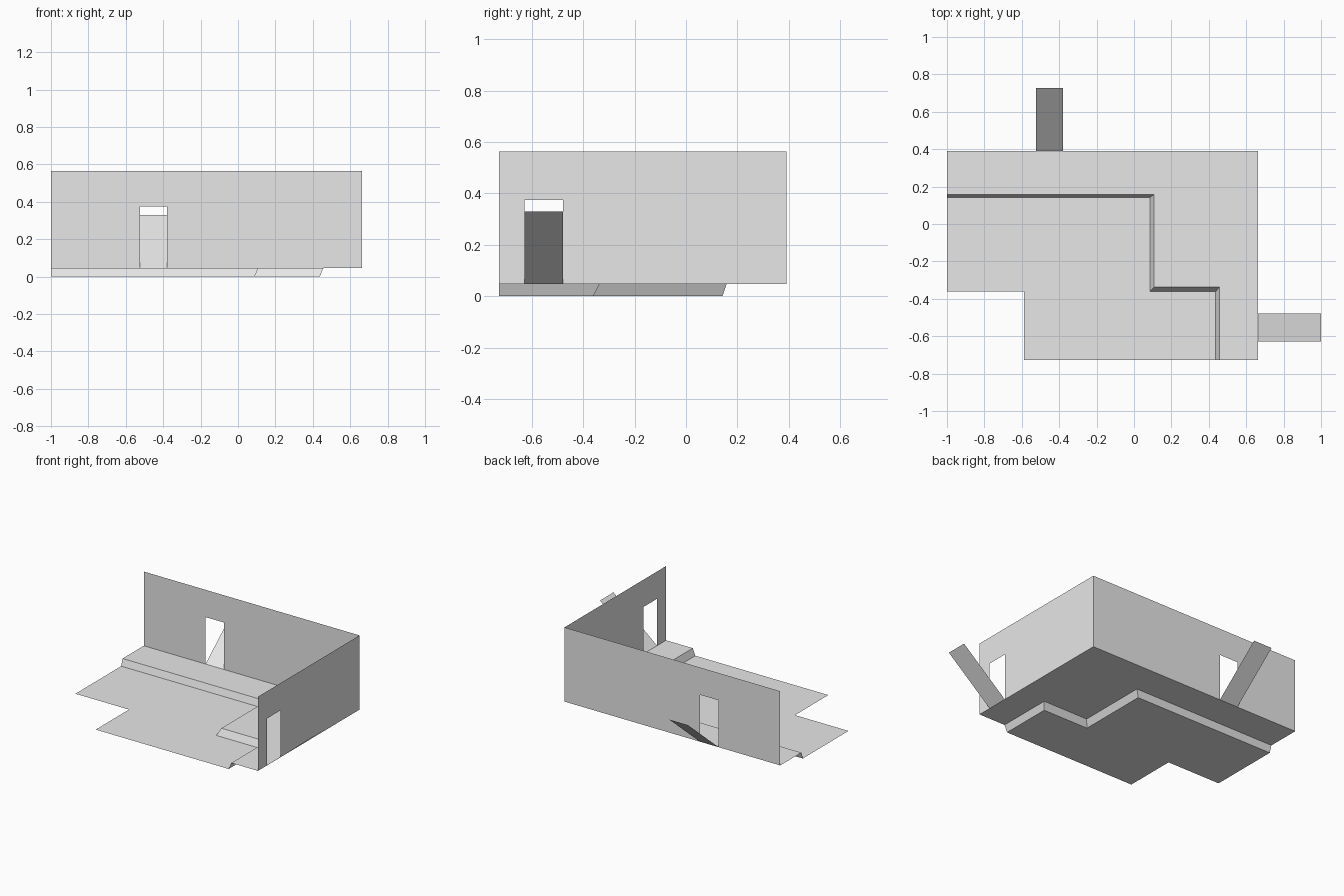
import bpy

cube = bpy.data.objects.get("Cube")
if cube:
    bpy.data.objects.remove(cube, do_unlink=True)

# Single plain grey for every sheet
grey = bpy.data.materials.new("light_grey")
grey.use_nodes = True
colour = (0.8, 0.8, 0.8, 1)
grey.diffuse_color = colour
grey.node_tree.nodes["Principled BSDF"].inputs["Base Color"].default_value = colour

# Room limits and heights
LEFT, RIGHT = -1.0, 0.663
FRONT, BACK = -0.727, 0.391
FLOOR, TOP = 0.047, 0.564
DOOR_TOP = 0.374
RAMP_RUN, RAMP_TOP = 0.336, 0.329
BACK_DOOR = (-0.524, -0.38)
SIDE_DOOR = (-0.628, -0.479)


def sheet(name, points, faces=None):
    """Thin surface from an outline, or from points and faces."""
    mesh = bpy.data.meshes.new(name)
    mesh.from_pydata(points, [], faces or [range(len(points))])
    mesh.materials.append(grey)
    obj = bpy.data.objects.new(name, mesh)
    bpy.context.collection.objects.link(obj)
    return obj


def wall_outline(start, end, door):
    """Wall outline as (along, height), notched by a doorway."""
    a, b = door
    return [(start, FLOOR), (start, TOP), (end, TOP), (end, FLOOR),
            (b, FLOOR), (b, DOOR_TOP), (a, DOOR_TOP), (a, FLOOR)]


# Stepped edge between the two floor levels
low_edge = [(LEFT, 0.142), (0.085, 0.142), (0.085, -0.361), (0.437, -0.361), (0.437, FRONT)]
high_edge = [(LEFT, 0.158), (0.108, 0.158), (0.108, -0.337), (0.457, -0.337), (0.457, FRONT)]
low = [(x, y, 0) for x, y in low_edge]
high = [(x, y, FLOOR) for x, y in high_edge]

# Lower floor with its cut-out front corner
notch = [(-0.588, FRONT, 0), (-0.588, -0.361, 0), (LEFT, -0.361, 0)]
sheet("lower_floor", (low + notch)[::-1])

# Raised floor along the walls
sheet("raised_floor", high + [(RIGHT, FRONT, FLOOR), (RIGHT, BACK, FLOOR), (LEFT, BACK, FLOOR)])

# Sloping riser joining the floors
n = len(low)
sheet("step_riser", low + high, [(i, i + 1, n + i + 1, n + i) for i in range(n - 1)])

# Walls with doorways
sheet("back_wall", [(x, BACK, z) for x, z in wall_outline(LEFT, RIGHT, BACK_DOOR)][::-1])
sheet("side_wall", [(RIGHT, y, z) for y, z in wall_outline(FRONT, BACK, SIDE_DOOR)])

# Ramps rising outward from each doorway
a, b = BACK_DOOR
end = BACK + RAMP_RUN
sheet("back_ramp", [(a, BACK, FLOOR), (b, BACK, FLOOR), (b, end, RAMP_TOP), (a, end, RAMP_TOP)])
a, b = SIDE_DOOR
end = RIGHT + RAMP_RUN
sheet("side_ramp", [(RIGHT, a, FLOOR), (end, a, RAMP_TOP), (end, b, RAMP_TOP), (RIGHT, b, FLOOR)])
